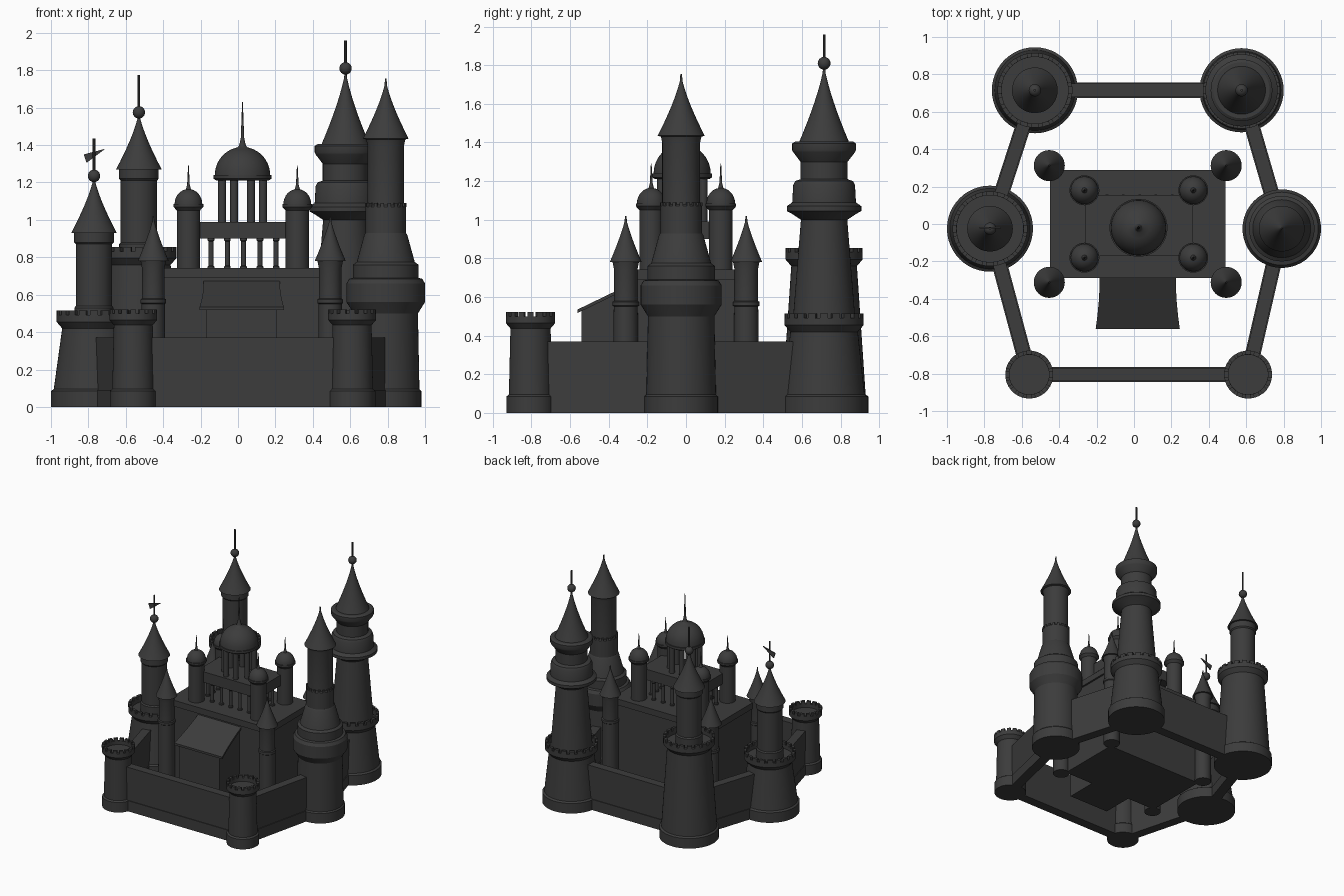
import bpy, bmesh
from math import cos, sin, pi, atan2, hypot
from mathutils import Matrix, Vector

cube = bpy.data.objects.get("Cube")
if cube:
    bpy.data.objects.remove(cube, do_unlink=True)

stone = bpy.data.materials.new("dark_stone")
stone.use_nodes = True
stone.diffuse_color = (0.045, 0.045, 0.045, 1)
stone.node_tree.nodes["Principled BSDF"].inputs["Base Color"].default_value = (0.045, 0.045, 0.045, 1)


def finish(name, bm, smooth=False):
    bmesh.ops.recalc_face_normals(bm, faces=bm.faces)
    mesh = bpy.data.meshes.new(name)
    bm.to_mesh(mesh)
    bm.free()
    mesh.materials.append(stone)
    ob = bpy.data.objects.new(name, mesh)
    bpy.context.collection.objects.link(ob)
    if smooth:
        bpy.ops.object.select_all(action='DESELECT')
        ob.select_set(True)
        bpy.context.view_layer.objects.active = ob
        bpy.ops.object.shade_smooth_by_angle(angle=0.5)
    return ob


def add_box(bm, center, size, turn=0.0):
    m = Matrix.Translation(center) @ Matrix.Rotation(turn, 4, 'Z') @ Matrix.Diagonal((*size, 1))
    bmesh.ops.create_cube(bm, size=1, matrix=m)


def box(name, x, y, z):
    """Box from (low, high) pairs."""
    bm = bmesh.new()
    add_box(bm, [sum(p) / 2 for p in (x, y, z)], [p[1] - p[0] for p in (x, y, z)])
    return finish(name, bm)


def lathe(name, x, y, profile, sides=48):
    """Turn (radius, height) points about a vertical axis, closed at both ends."""
    bm = bmesh.new()
    rings = [[bm.verts.new((x + r * cos(2 * pi * i / sides), y + r * sin(2 * pi * i / sides), z))
              for i in range(sides)] for r, z in profile]
    for low, high in zip(rings, rings[1:]):
        for i in range(sides):
            j = (i + 1) % sides
            bm.faces.new((low[i], low[j], high[j], high[i]))
    bm.faces.new(rings[0])
    bm.faces.new(rings[-1])
    return finish(name, bm, True)


def roof(radius, z0, z1, power=1.35, steps=8):
    """Flared spire profile."""
    return [(max(radius * (1 - i / steps) ** power, 0.004), z0 + (z1 - z0) * i / steps)
            for i in range(steps + 1)]


def dome(radius, z0, height, steps=8):
    return [(max(radius * cos(pi / 2 * i / steps), 0.004), z0 + height * sin(pi / 2 * i / steps))
            for i in range(steps + 1)]


def battlement(r, z, top):
    """Flaring hollow parapet, finishing on the inner floor."""
    return [(r - 0.03, z - 0.06), (r, z - 0.025), (r, top), (r - 0.022, top), (r - 0.022, z - 0.02)]


def ring_blocks(name, x, y, r, z, height, count, depth=0.022, fill=0.68):
    bm = bmesh.new()
    for i in range(count):
        a = 2 * pi * i / count
        add_box(bm, (x + r * cos(a), y + r * sin(a), z + height / 2),
                (depth, 2 * pi * r / count * fill, height), a)
    return finish(name, bm)


def finial(name, x, y, z, ball, top, rod=0.007):
    bm = bmesh.new()
    bmesh.ops.create_uvsphere(bm, u_segments=24, v_segments=12, radius=ball,
                              matrix=Matrix.Translation((x, y, z)))
    finish(name + "_ball", bm, True)
    lathe(name + "_rod", x, y, [(rod, z), (rod, top)], 10)


# Tower positions, in order around the outer wall
corners = {
    "back_right": (-0.53, 0.715), "back_left": (0.575, 0.715), "side_left": (0.79, -0.025),
    "front_left": (0.61, -0.805), "front_right": (-0.56, -0.805), "side_right": (-0.77, -0.025)}

# Crenellated towers with a slim spired upper shaft
for key, r_top, deck in (("back_right", 0.2, 0.82), ("side_right", 0.2, 0.48)):
    x, y = corners[key]
    name = key + "_tower"
    lathe(name, x, y, [(0.23, 0), (0.23, 0.085), (0.215, 0.095), (r_top - 0.03, deck - 0.06)]
          + battlement(r_top, deck, deck + 0.012))
    ring_blocks(name + "_merlons", x, y, r_top - 0.011, deck + 0.01, 0.025, 20)
    e = deck + 0.45
    lathe(name + "_upper", x, y, [(0.105, deck - 0.03), (0.105, deck + 0.05), (0.097, deck + 0.06),
          (0.097, e - 0.06), (0.106, e - 0.05), (0.106, e)] + roof(0.122, e, e + 0.31))
    finial(name, x, y, e + 0.305, 0.033, e + 0.505)

# Pennant on the right tower
fx, fy = corners["side_right"]
bm = bmesh.new()
tri = [bm.verts.new((fx + dx, fy, z)) for dx, z in ((0.06, 1.38), (-0.055, 1.35), (-0.04, 1.305))]
face = bm.faces.new(tri)
ext = bmesh.ops.extrude_face_region(bm, geom=[face])["geom"]
bmesh.ops.translate(bm, vec=(0, 0.008, 0), verts=[v for v in ext if isinstance(v, bmesh.types.BMVert)])
finish("pennant", bm)

# Tallest tower with stacked galleries
x, y = corners["back_left"]
lathe("back_left_tower", x, y, [(0.225, 0), (0.225, 0.085), (0.21, 0.095), (0.175, 0.42)]
      + battlement(0.205, 0.48, 0.492))
ring_blocks("back_left_merlons", x, y, 0.194, 0.49, 0.025, 20)
lathe("back_left_upper", x, y, [
    (0.165, 0.44), (0.12, 1.0), (0.165, 1.03), (0.193, 1.045), (0.193, 1.07), (0.165, 1.09),
    (0.16, 1.18), (0.15, 1.2), (0.122, 1.21), (0.122, 1.3), (0.16, 1.35), (0.165, 1.36),
    (0.165, 1.395), (0.15, 1.405)] + roof(0.128, 1.405, 1.81))
finial("back_left", x, y, 1.81, 0.033, 1.96)

# Stepped left tower
x, y = corners["side_left"]
lathe("side_left_tower", x, y, [
    (0.19, 0), (0.19, 0.085), (0.18, 0.095), (0.172, 0.5), (0.2, 0.545), (0.21, 0.56),
    (0.21, 0.66), (0.195, 0.685), (0.175, 0.69), (0.175, 0.76), (0.155, 0.775), (0.115, 0.92),
    (0.108, 0.93), (0.108, 1.07), (0.098, 1.08), (0.098, 1.4), (0.105, 1.43)]
    + roof(0.122, 1.435, 1.755))
ring_blocks("side_left_dentils", x, y, 0.104, 1.07, 0.02, 18, 0.012, 0.5)

# Small front towers
for key in ("front_left", "front_right"):
    x, y = corners[key]
    lathe(key + "_tower", x, y, [(0.125, 0), (0.125, 0.085), (0.112, 0.095), (0.104, 0.44)]
          + battlement(0.128, 0.49, 0.5))
    ring_blocks(key + "_merlons", x, y, 0.117, 0.498, 0.024, 16)

# Curtain walls with a plinth
points = list(corners.values())
for i, a in enumerate(points):
    b = points[(i + 1) % len(points)]
    dx, dy = b[0] - a[0], b[1] - a[1]
    bm = bmesh.new()
    for width, top in ((0.07, 0.37), (0.082, 0.09)):
        add_box(bm, ((a[0] + b[0]) / 2, (a[1] + b[1]) / 2, top / 2),
                (hypot(dx, dy), width, top), atan2(dy, dx))
    finish(f"curtain_wall_{i + 1}", bm)

# Keep
cx = 0.02
box("keep", (cx - 0.455, cx + 0.455), (-0.275, 0.275), (0, 0.7))
box("keep_cornice", (cx - 0.47, cx + 0.47), (-0.29, 0.29), (0.69, 0.742))

# Gatehouse and its flared lean-to roof
box("gatehouse", (cx - 0.19, cx + 0.185), (-0.54, -0.27), (0, 0.53))
bm = bmesh.new()
rows = []
for t in (0, 0.25, 0.5, 0.75, 1):
    half = 0.203 + 0.022 * (1 - t) ** 2
    yy, zz = -0.562 + 0.29 * t, 0.535 + 0.14 * t
    rows.append([bm.verts.new((cx + s * half, yy, zz - d))
                 for s, d in ((-1, 0), (1, 0), (1, 0.018), (-1, 0.018))])
for p, q in zip(rows, rows[1:]):
    for i in range(4):
        j = (i + 1) % 4
        bm.faces.new((p[i], p[j], q[j], q[i]))
bm.faces.new(rows[0])
bm.faces.new(rows[-1])
finish("gatehouse_roof", bm)
bm = bmesh.new()
ends = [[bm.verts.new((cx + s * 0.187, yy, zz)) for yy, zz in ((-0.54, 0.5), (-0.54, 0.53), (-0.27, 0.66), (-0.27, 0.5))]
        for s in (-1, 1)]
for end in ends:
    bm.faces.new(end)
for i in range(4):
    j = (i + 1) % 4
    bm.faces.new((ends[0][i], ends[0][j], ends[1][j], ends[1][i]))
finish("gatehouse_gable", bm)

# Corner turrets and domed turrets of the keep
for sx, side in ((-1, "right"), (1, "left")):
    for sy, end in ((-1, "front"), (1, "back")):
        lathe(f"keep_turret_{end}_{side}", cx + sx * 0.473, sy * 0.312,
              [(0.065, 0), (0.062, 0.55), (0.068, 0.555), (0.068, 0.575), (0.06, 0.58),
               (0.06, 0.74), (0.068, 0.78)] + roof(0.083, 0.78, 1.02, 1.25), 32)
        lathe(f"domed_turret_{end}_{side}", cx + 0.006 + sx * 0.291, sy * 0.18,
              [(0.062, 0.73), (0.062, 1.05), (0.08, 1.07), (0.08, 1.085)]
              + dome(0.074, 1.085, 0.08)[:-1] + [(0.012, 1.17), (0.007, 1.19), (0.002, 1.29)], 32)

# Colonnade terrace
box("terrace", (cx - 0.28, cx + 0.295), (-0.17, 0.155), (0.9, 0.99))
spots = [(cx + 0.01 + i * 0.087, s * 0.14) for i in range(-2, 3) for s in (-1, 1)]
spots += [(cx + s * 0.255, i * 0.07) for i in (-1, 0, 1) for s in (-1, 1)]
for i, (px, py) in enumerate(spots):
    lathe(f"terrace_column_{i + 1}", px, py,
          [(0.018, 0.735), (0.018, 0.75), (0.013, 0.755), (0.013, 0.885), (0.018, 0.89), (0.018, 0.905)], 16)

# Rotunda with columns and dome
rx, ry = cx + 0.004, -0.02
for i in range(8):
    a = 2 * pi * (i + 0.5) / 8
    lathe(f"rotunda_column_{i + 1}", rx + 0.118 * cos(a), ry + 0.118 * sin(a),
          [(0.022, 0.98), (0.022, 1.225)], 16)
lathe("rotunda_dome", rx, ry, [(0.14, 1.21), (0.155, 1.22), (0.155, 1.24)]
      + dome(0.148, 1.24, 0.15)[:-1] + [(0.02, 1.395), (0.015, 1.41), (0.009, 1.44), (0.002, 1.63)])
